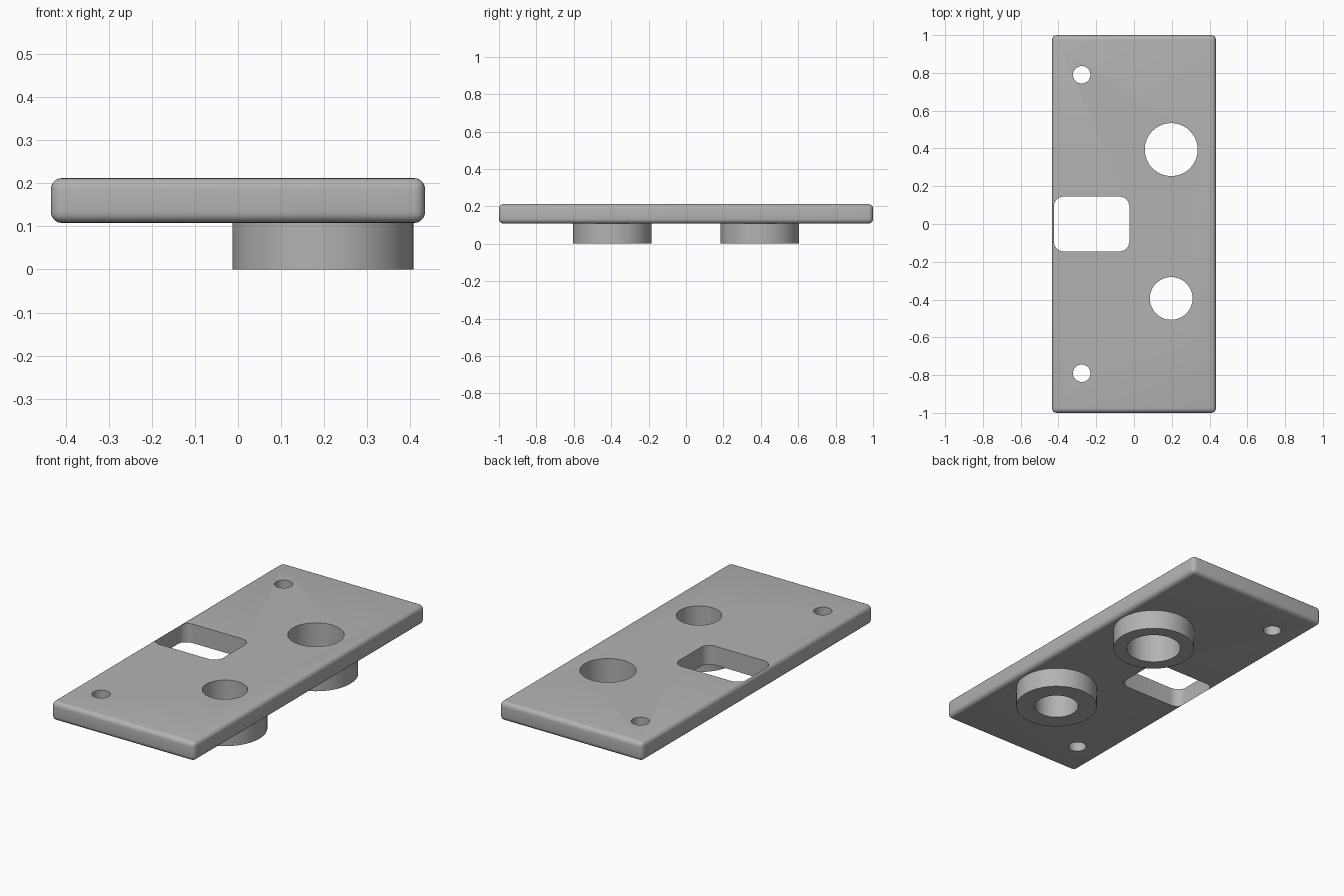
import bpy
import bmesh
from math import radians

cube = bpy.data.objects.get("Cube")
if cube:
    bpy.data.objects.remove(cube, do_unlink=True)

BOTTOM, TOP = 0.108, 0.212
BOSS_X, BOSS_Y = 0.197, 0.394

grey = bpy.data.materials.new("plain grey")
grey.use_nodes = True
colour = (0.45, 0.45, 0.45, 1)
grey.diffuse_color = colour
grey.node_tree.nodes["Principled BSDF"].inputs["Base Color"].default_value = colour


def finish(name, bm):
    mesh = bpy.data.meshes.new(name)
    bm.to_mesh(mesh)
    bm.free()
    mesh.materials.append(grey)
    obj = bpy.data.objects.new(name, mesh)
    bpy.context.collection.objects.link(obj)
    return obj


def box(name, x, y, z, radius, segments, vertical_only=False):
    """Box spanning the given ranges, with rounded edges."""
    bm = bmesh.new()
    bmesh.ops.create_cube(bm, size=1)
    for v in bm.verts:
        for axis, (low, high) in enumerate((x, y, z)):
            v.co[axis] = high if v.co[axis] > 0 else low
    edges = [e for e in bm.edges if not vertical_only
             or abs(e.verts[0].co.z - e.verts[1].co.z) > 0.01]
    bmesh.ops.bevel(bm, geom=edges, offset=radius, segments=segments,
                    profile=0.5, affect='EDGES')
    return finish(name, bm)


def cylinder(name, x, y, radius, low, high):
    bm = bmesh.new()
    bmesh.ops.create_cone(bm, cap_ends=True, segments=64, radius1=radius,
                          radius2=radius, depth=high - low)
    bmesh.ops.translate(bm, verts=bm.verts, vec=(x, y, (low + high) / 2))
    return finish(name, bm)


def combine(target, tool, operation):
    """Apply a boolean and discard the tool object."""
    mod = target.modifiers.new(operation.lower(), 'BOOLEAN')
    mod.operation, mod.object, mod.solver = operation, tool, 'EXACT'
    bpy.context.view_layer.objects.active = target
    bpy.ops.object.modifier_apply(modifier=mod.name)
    bpy.data.objects.remove(tool, do_unlink=True)


# Plate with softly rounded edges
plate = box("mounting_plate", (-0.434, 0.434), (-1, 1), (BOTTOM, TOP), 0.025, 5)

# Bosses under the plate, and the bores through them
for side, bore in ((-1, 0.113), (1, 0.14)):
    boss = cylinder("boss", BOSS_X, side * BOSS_Y, 0.21, 0, BOTTOM + 0.03)
    combine(plate, boss, 'UNION')
    hole = cylinder("bore_cutter", BOSS_X, side * BOSS_Y, bore, -0.1, 0.4)
    combine(plate, hole, 'DIFFERENCE')
    # Small screw hole near each end
    screw = cylinder("screw_cutter", -0.277, side * 0.79, 0.046, -0.1, 0.4)
    combine(plate, screw, 'DIFFERENCE')

# Rounded rectangular window beside the edge
window = box("window_cutter", (-0.424, -0.025), (-0.145, 0.145), (-0.1, 0.4),
             0.052, 8, vertical_only=True)
combine(plate, window, 'DIFFERENCE')

# Smooth curved walls, crisp rims
bpy.ops.object.select_all(action='DESELECT')
plate.select_set(True)
bpy.context.view_layer.objects.active = plate
bpy.ops.object.shade_smooth_by_angle(angle=radians(30))
